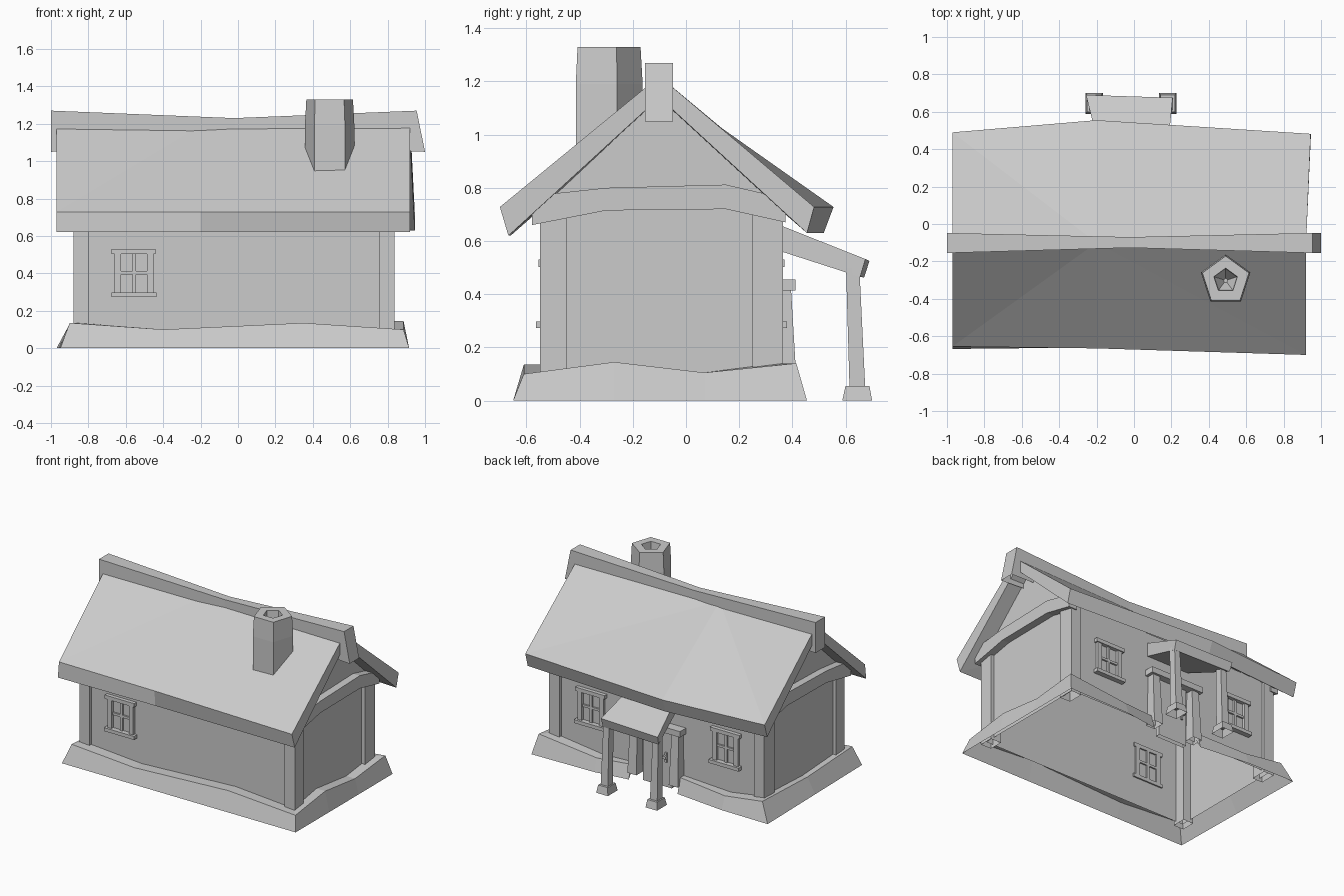
import bpy, bmesh, math

if "Cube" in bpy.data.objects:
    bpy.data.objects.remove(bpy.data.objects["Cube"])


def mesh(name, verts, faces):
    me = bpy.data.meshes.new(name)
    me.from_pydata(verts, [], faces)
    me.update()
    ob = bpy.data.objects.new(name, me)
    bpy.context.collection.objects.link(ob)
    return ob


def loft(name, rings, closed=True, start_cap=True, skip=None, fan=False):
    """Skin a list of equal-length cross-sections; skip omits one side, fan splits quads from ring 1."""
    n = len(rings[0])
    verts = [p for r in rings for p in r]
    faces = []
    for i in range(len(rings) - 1):
        for j in range(n if closed else n - 1):
            if j == skip:
                continue
            k = (j + 1) % n
            a, b, c, d = i * n + j, i * n + k, (i + 1) * n + k, (i + 1) * n + j
            if fan and j in (0, 2):
                # diagonal joins the middle ridge point to the end of the eave
                if (i == 0) == (j == 0):
                    faces += [(a, b, d), (b, c, d)]
                else:
                    faces += [(a, b, c), (a, c, d)]
            else:
                faces.append((a, b, c, d))
    if start_cap:
        faces.append(tuple(range(n))[::-1])
    faces.append(tuple(range((len(rings) - 1) * n, len(rings) * n)))
    ob = mesh(name, verts, faces)
    if closed and start_cap and skip is None:
        bm = bmesh.new()
        bm.from_mesh(ob.data)
        bmesh.ops.recalc_face_normals(bm, faces=bm.faces)
        bm.to_mesh(ob.data)
        bm.free()
    return ob


def rect(x0, x1, y0, y1, z):
    return [(x0, y0, z), (x1, y0, z), (x1, y1, z), (x0, y1, z)]


def box(name, x0, x1, y0, y1, z0, z1, bottom=True):
    return loft(name, [rect(x0, x1, y0, y1, z0), rect(x0, x1, y0, y1, z1)], start_cap=bottom)


def clamp(v, a, b):
    return max(a, min(b, v))


# Walls: gabled shell, open underneath
FRONT, BACK, X0, X1 = -.528, .343, -.857, .812
prof = [(FRONT, .07), (FRONT, .74), (-.1, 1.14), (BACK, .74), (BACK, .07)]
mesh("walls", [(x, y, z) for x in (X0, X1) for y, z in prof],
     [(4, 3, 2, 1, 0), (5, 6, 7, 8, 9), (0, 1, 6, 5), (3, 4, 9, 8)])

# Corner posts, open underneath
for x0, x1 in ((-.88, -.80), (.755, .838)):
    for y0, y1 in ((-.55, -.45), (.25, .365)):
        box("corner_post", x0, x1, y0, y1, .05, .74, bottom=False)

# Stone skirt: sloped face plus ledge, tucked in beside the door
path = [(.17, .41, .10), (.42, .445, .09), (.915, .455, .14), (.915, .07, .105),
        (.915, -.27, .145), (.915, -.65, .10), (.35, -.65, .135), (-.4, -.65, .10),
        (-.95, -.65, .135), (-.96, -.1, .11), (-.97, .455, .13), (-.6, .45, .09),
        (-.22, .41, .11)]
loft("stone_skirt", [[(x, y, 0),
                      (clamp(x, -.90, .885), clamp(y - (.025 if y > .4 else 0), -.61, .415), h),
                      (clamp(x, -.86, .815), clamp(y, -.53, .345), h)]
                     for x, y, h in path], closed=False)

# Curved gable beams
for x0, x1 in ((-.91, -.85), (.80, .867)):
    loft("gable_beam", [[(x0, y, a), (x1, y, a), (x1, y, b), (x0, y, b)] for y, a, b in
                        ((-.58, .66, .77), (-.3, .715, .80), (.15, .72, .812), (.375, .67, .76))])

# Roof slopes, sagging in the middle: (ridge x, eave x, eave top y, eave bottom y, ridge z)
front = [(-.97, -.97, -.655, -.668, 1.22), (-.2, -.2, -.665, -.66, 1.19),
         (.92, .92, -.70, -.668, 1.22)]
back = [(-.97, -.97, .49, .46, 1.22), (-.2, -.2, .555, .518, 1.19), (.92, .945, .482, .455, 1.22)]
for name, rows, zb in (("front_roof", front, .62), ("back_roof", back, .63)):
    loft(name, [[(xr, -.1, zr), (xe, yt, .728), (xe, yb, zb), (xr, -.1, zr - .08)]
                for xr, xe, yt, yb, zr in rows], fan=True)

# Ridge beam, open underneath
loft("ridge_beam", [[(xb, y0, zb), (xt, y0, zt), (xt, y1, zt), (xb, y1, zb)]
                    for xb, xt, y0, y1, zb, zt in
                    ((-1, -1, -.155, -.048, 1.05, 1.27),
                     (-.02, -.02, -.127, -.07, 1.09, 1.23),
                     (1, .955, -.155, -.048, 1.05, 1.27))], skip=3)


# Five-sided chimney with a tapered flue
def pent(r, z):
    return [(.49 + r * math.sin(2 * math.pi * i / 5), -.302 + r * math.cos(2 * math.pi * i / 5), z)
            for i in range(5)]


loft("chimney", [pent(r, z) for r, z in
                 ((.139, .90), (.139, 1.19), (.131, 1.33), (.066, 1.33), (.06, 1.27), (.012, 1.2))],
     start_cap=False)


# Windows: lintel, sill, stiles and glazing bars
def window(cx, wall, s):
    def bar(name, xa, xb, za, zb, d):
        ya, yb = sorted((wall - s * .01, wall + s * d))
        box(name, cx + xa, cx + xb, ya, yb, za, zb)
    bar("window_lintel", -.12, .115, .503, .53, .027)
    bar("window_sill", -.12, .12, .273, .298, .036)
    for x in (-.087, .085):
        bar("window_stile", x - .017, x + .017, .29, .51, .02)
    bar("window_bar", -.01, .01, .29, .51, .012)
    bar("window_crossbar", -.075, .07, .395, .412, .012)


window(-.555, FRONT, -1)
window(-.565, BACK, 1)
window(.51, BACK, 1)

# Door, handle and frame
box("door", -.14, .09, .33, .362, 0, .425, bottom=False)
box("door_handle_plate", -.105, -.09, .355, .372, .18, .25)
box("door_handle", -.11, -.085, .37, .39, .21, .23)
for x in (-.19, .14):
    loft("door_jamb", [rect(x - .036, x + .036, .33, .417, .05),
                       rect(x - .028, x + .028, .33, .395, .42)], start_cap=False)
box("door_lintel", -.24, .19, .335, .412, .413, .455)

# Porch roof, slightly skewed at its outer edge
loft("porch_roof", [
    [(-.17, .345, .565), (.175, .345, .565), (.175, .345, .663), (-.17, .345, .663)],
    [(-.25, .67, .463), (.205, .655, .465), (.207, .675, .532), (-.257, .69, .525)]])

# Porch posts on flared feet
for x in (-.213, .18):
    loft("porch_post_foot", [rect(x - .046, x + .046, .588, .70, 0),
                             rect(x - .038, x + .038, .60, .69, .055)], start_cap=False)
    loft("porch_post", [rect(x - .029, x + .029, .615, .674, .05),
                        rect(x - .022, x + .022, .602, .652, .50)], start_cap=False)
